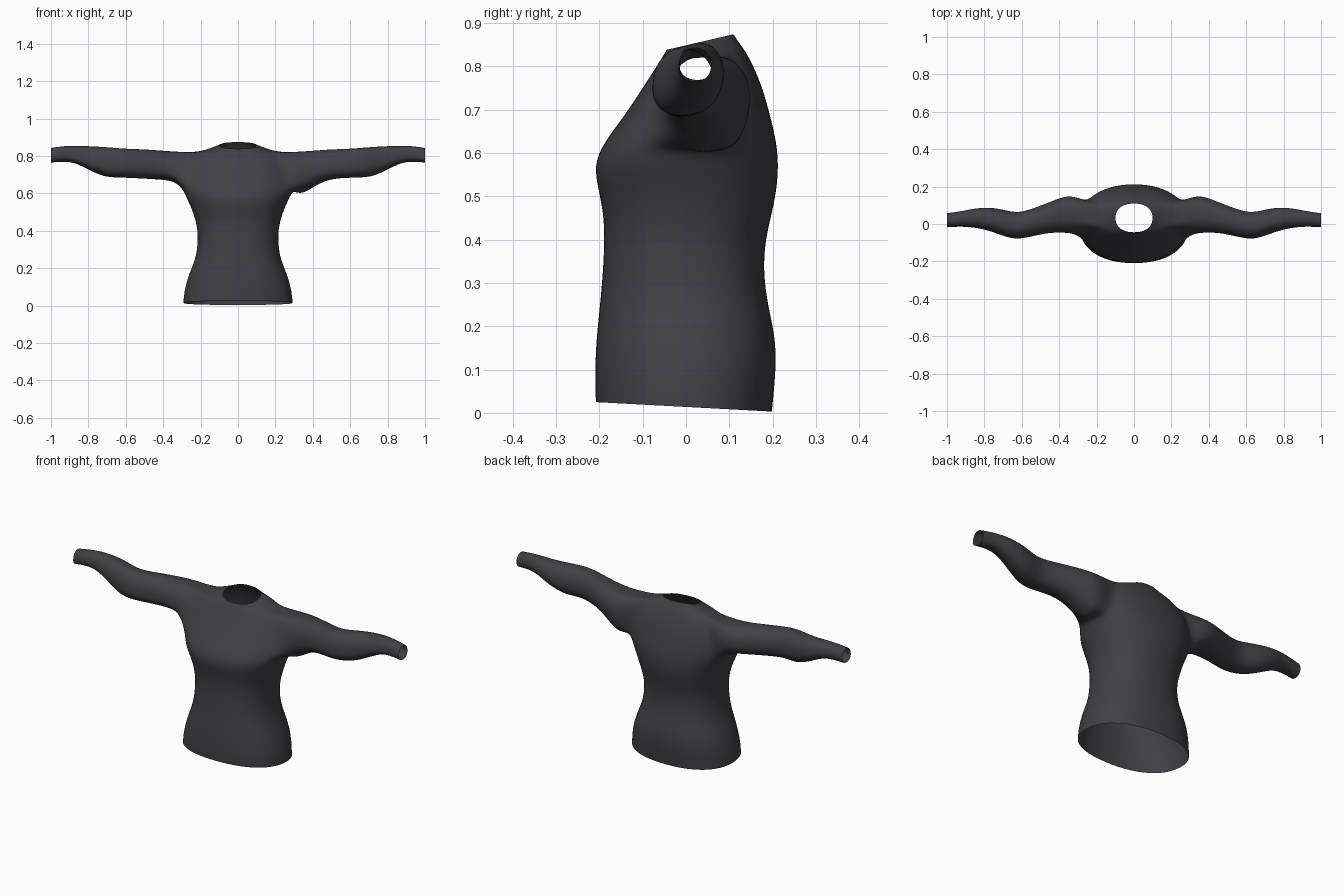
import bpy
import bmesh
from math import sin, cos, pi, atan2, copysign

if "Cube" in bpy.data.objects:
    bpy.data.objects.remove(bpy.data.objects["Cube"], do_unlink=True)

COLUMNS = 24
ARMHOLE = (9, 12)   # first and last torso ring beside the armhole
HALF_HOLE = 2       # columns to each side of the armhole centre

# Torso rings from hem to neck: half width, front y, back y, front z, back z
TORSO = [
    (.295, -.21, .20, .025, .003),
    (.290, -.212, .207, .08, .07),
    (.268, -.21, .212, .16, .16),
    (.228, -.20, .19, .25, .25),
    (.217, -.193, .18, .33, .33),
    (.217, -.19, .185, .40, .40),
    (.230, -.192, .20, .46, .46),
    (.250, -.205, .212, .52, .52),
    (.275, -.214, .215, .57, .57),
    (.295, -.195, .212, .62, .62),
    (.290, -.14, .195, .69, .69),
    (.265, -.095, .175, .76, .76),
    (.220, -.062, .145, .81, .825),
    (.150, -.053, .125, .825, .852),
    (.100, -.045, .11, .838, .874),
]

# Sleeve rings from shoulder to cuff: x, front y, back y, bottom z, top z
SLEEVE = [
    (.34, -.055, .165, .665, .822),
    (.42, -.05, .135, .672, .828),
    (.50, -.06, .102, .677, .834),
    (.60, -.085, .066, .682, .837),
    (.66, -.082, .07, .683, .842),
    (.72, -.06, .086, .688, .847),
    (.80, -.032, .094, .725, .851),
    (.88, -.018, .08, .768, .855),
    (.95, -.017, .066, .768, .850),
    (1.0, -.02, .06, .764, .842),
]
UNDERARM_FOLD = [.585, .645]   # lower sleeve edge of the loose left underarm


def rounded(value, power=.88):
    """Square a circle's sine or cosine up slightly."""
    return copysign(abs(value) ** power, value)


def torso_ring(bm, ring):
    width, front, back, z_front, z_back = ring
    verts = []
    for i in range(COLUMNS):
        angle = 2 * pi * i / COLUMNS
        depth = (rounded(sin(angle)) + 1) / 2
        verts.append(bm.verts.new((width * rounded(cos(angle)),
                                   front + (back - front) * depth,
                                   z_front + (z_back - z_front) * depth)))
    return verts


def bridge(bm, lower, upper, skip=()):
    for i in range(len(lower)):
        j = (i + 1) % len(lower)
        if i not in skip:
            bm.faces.new((lower[i], lower[j], upper[j], upper[i]))


def armhole_loop(rings, centre):
    """Walk once around the open armhole."""
    low, high = ARMHOLE
    cols = [(centre + k) % COLUMNS for k in range(-HALF_HOLE, HALF_HOLE + 1)]
    loop = [rings[low][c] for c in cols]
    loop += [rings[r][cols[-1]] for r in range(low + 1, high)]
    loop += [rings[high][c] for c in reversed(cols)]
    loop += [rings[r][cols[0]] for r in range(high - 1, low, -1)]
    return loop


def add_sleeve(bm, loop, side):
    mid_y = sum(v.co.y for v in loop) / len(loop)
    mid_z = sum(v.co.z for v in loop) / len(loop)
    angles = [atan2((v.co.z - mid_z) / .10, (v.co.y - mid_y) / .10) for v in loop]
    previous = loop
    for n, (x, front, back, bottom, top) in enumerate(SLEEVE):
        y, z = (front + back) / 2, (bottom + top) / 2
        if side > 0 and n < len(UNDERARM_FOLD):
            bottom = UNDERARM_FOLD[n]
        ring = []
        for a in angles:
            height = top - z if sin(a) > 0 else z - bottom
            ring.append(bm.verts.new((side * x,
                                      y + 1.03 * (back - front) / 2 * cos(a),
                                      z + 1.03 * height * sin(a))))
        bridge(bm, previous, ring)
        previous = ring


# Fabric colour
fabric = bpy.data.materials.new("charcoal_fabric")
fabric.use_nodes = True
colour = (.052, .050, .058, 1)
fabric.diffuse_color = colour
fabric.node_tree.nodes["Principled BSDF"].inputs["Base Color"].default_value = colour

# Body, with the armholes left open
bm = bmesh.new()
rings = [torso_ring(bm, ring) for ring in TORSO]
centres = {1: 0, -1: COLUMNS // 2}
hole = [(c + k) % COLUMNS for c in centres.values()
        for k in range(-HALF_HOLE, HALF_HOLE)]
for r in range(len(rings) - 1):
    beside_arm = ARMHOLE[0] <= r < ARMHOLE[1]
    bridge(bm, rings[r], rings[r + 1], hole if beside_arm else ())

# Sleeves grown out of the armholes
for side, centre in centres.items():
    add_sleeve(bm, armhole_loop(rings, centre), side)

bmesh.ops.recalc_face_normals(bm, faces=bm.faces)
mesh = bpy.data.meshes.new("long_sleeved_shirt")
bm.to_mesh(mesh)
bm.free()
mesh.materials.append(fabric)
mesh.shade_smooth()

shirt = bpy.data.objects.new("long_sleeved_shirt", mesh)
bpy.context.collection.objects.link(shirt)
smooth = shirt.modifiers.new("soft_cloth", "SUBSURF")
smooth.levels = smooth.render_levels = 2
